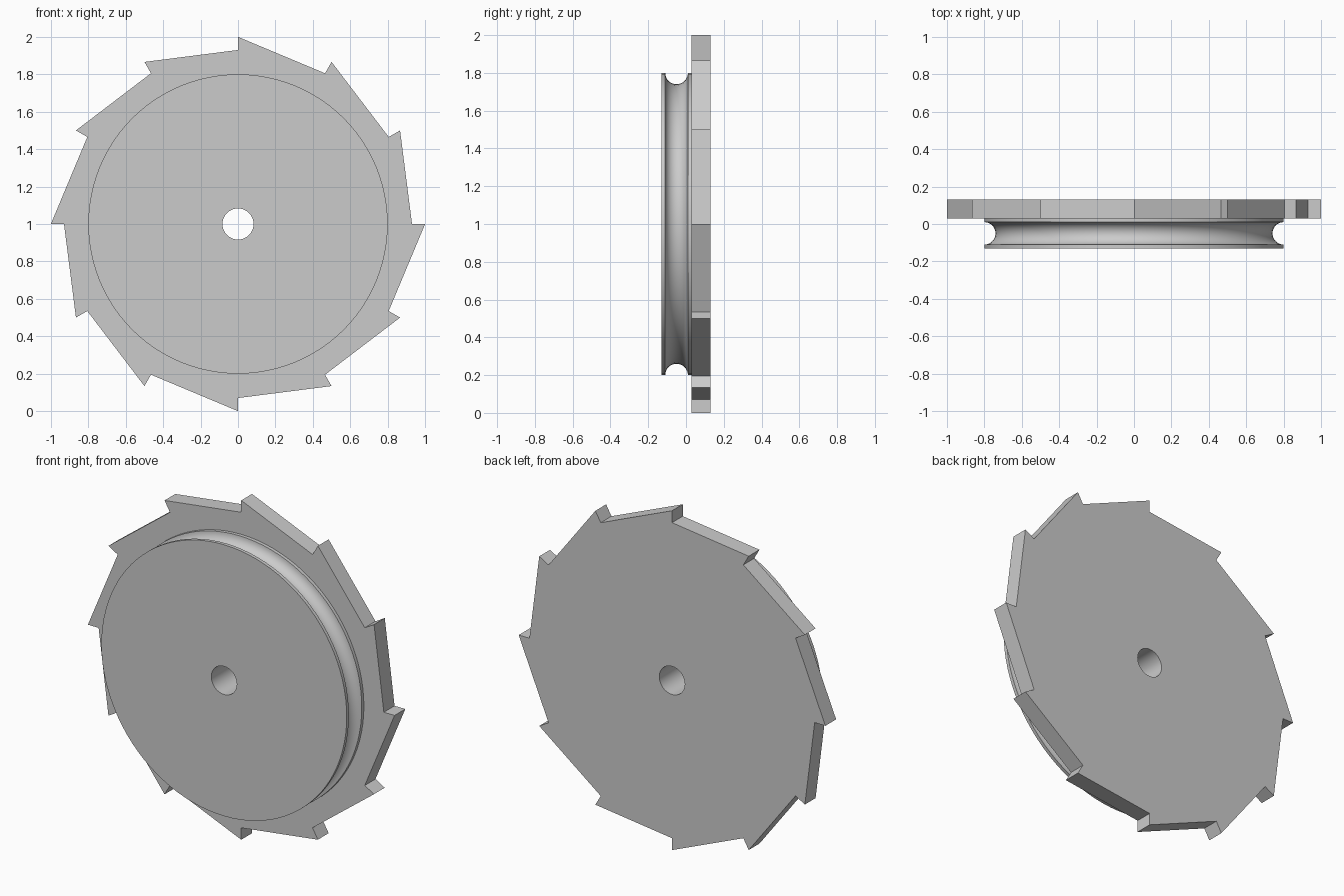
import bpy, bmesh, math

if "Cube" in bpy.data.objects:
    bpy.data.objects.remove(bpy.data.objects["Cube"])

TEETH, TIP, ROOT, HOLE = 12, 1.0, 0.93, 0.083
CENTRE_Z = 1.0
ARC = 8                      # bore segments per tooth

grey = bpy.data.materials.new("light grey")
grey.diffuse_color = (0.6, 0.6, 0.6, 1)
grey.use_nodes = True
grey.node_tree.nodes["Principled BSDF"].inputs["Base Color"].default_value = grey.diffuse_color


def polar(r, angle, y):
    return (r * math.cos(angle), y, CENTRE_Z + r * math.sin(angle))


def finish(bm, name):
    bmesh.ops.recalc_face_normals(bm, faces=bm.faces)
    mesh = bpy.data.meshes.new(name)
    bm.to_mesh(mesh)
    bm.free()
    mesh.materials.append(grey)
    ob = bpy.data.objects.new(name, mesh)
    bpy.context.collection.objects.link(ob)
    bpy.ops.object.select_all(action='DESELECT')
    ob.select_set(True)
    bpy.context.view_layer.objects.active = ob
    bpy.ops.object.shade_smooth_by_angle(angle=math.radians(30))
    return ob


# Ratchet wheel: one sector face per tooth, extruded to thickness
bm = bmesh.new()
step = 2 * math.pi / TEETH
front, back = 0.03, 0.13
roots = [bm.verts.new(polar(ROOT, k * step, front)) for k in range(TEETH)]
tips = [bm.verts.new(polar(TIP, k * step, front)) for k in range(TEETH)]
bore = [bm.verts.new(polar(HOLE, i * step / ARC, front)) for i in range(TEETH * ARC)]
for k in range(TEETH):
    n = (k + 1) % TEETH
    arc = [bore[(k * ARC + i) % len(bore)] for i in range(ARC, -1, -1)]
    bm.faces.new([roots[k], tips[n], roots[n]] + arc)
ext = bmesh.ops.extrude_face_region(bm, geom=bm.faces[:], use_keep_orig=True)
moved = [g for g in ext["geom"] if isinstance(g, bmesh.types.BMVert)]
bmesh.ops.translate(bm, verts=moved, vec=(0, back - front, 0))
finish(bm, "ratchet_wheel")

# Grooved pulley: closed (radius, y) profile swept round the axle
RIM, GROOVE_R, GROOVE_Y = 0.8, 0.06, -0.05
profile = [(HOLE, front), (HOLE, -0.13), (RIM, -0.13)]
for i in range(17):
    a = math.pi * i / 16
    profile.append((RIM - GROOVE_R * math.sin(a), GROOVE_Y - GROOVE_R * math.cos(a)))
profile.append((RIM, front))

bm = bmesh.new()
SEG = TEETH * ARC
rings = [[bm.verts.new(polar(r, 2 * math.pi * s / SEG, y)) for r, y in profile]
         for s in range(SEG)]
for s in range(SEG):
    a, b = rings[s], rings[(s + 1) % SEG]
    for i in range(len(profile)):
        j = (i + 1) % len(profile)
        bm.faces.new([a[i], a[j], b[j], b[i]])
finish(bm, "grooved_pulley")
